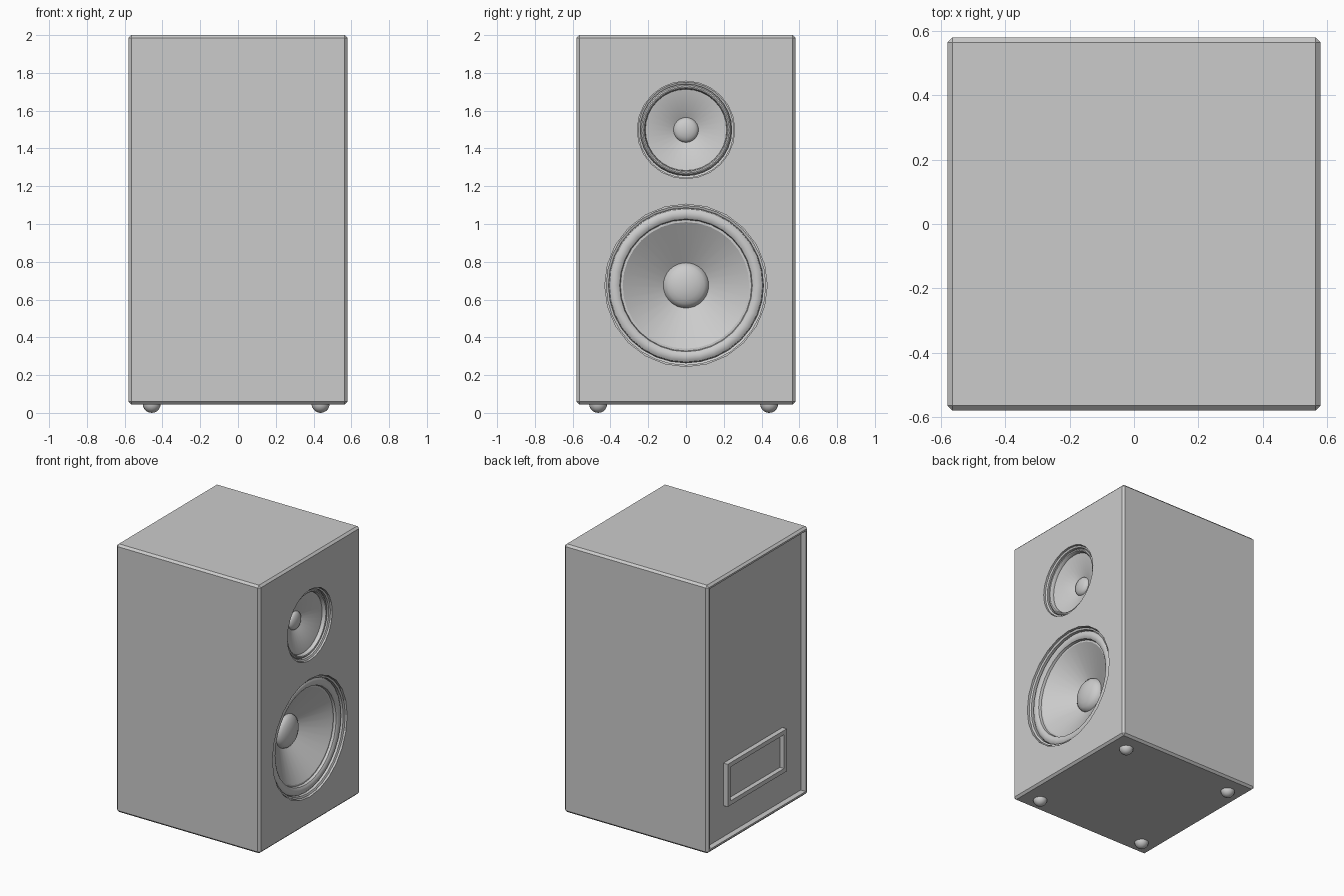
import bpy, bmesh, math
from mathutils import Matrix, Vector

if "Cube" in bpy.data.objects:
    bpy.data.objects.remove(bpy.data.objects["Cube"])

FRONT = 0.58   # x of the driver face
BACK = -0.58


def finish(name, bm, smooth=None):
    bmesh.ops.recalc_face_normals(bm, faces=bm.faces)
    me = bpy.data.meshes.new(name)
    bm.to_mesh(me)
    bm.free()
    ob = bpy.data.objects.new(name, me)
    bpy.context.collection.objects.link(ob)
    if smooth:
        bpy.ops.object.select_all(action='DESELECT')
        ob.select_set(True)
        bpy.context.view_layer.objects.active = ob
        bpy.ops.object.shade_smooth_by_angle(angle=math.radians(smooth))
    return ob


def lathe_x(name, profile, z, sides, smooth=None):
    """Spin (radius, depth behind the driver face) points around the x axis."""
    bm = bmesh.new()
    vs = [bm.verts.new((FRONT - d, 0, z + r)) for r, d in profile]
    es = [bm.edges.new(p) for p in zip(vs, vs[1:])]
    bmesh.ops.spin(bm, geom=vs + es, cent=(0, 0, z), axis=(1, 0, 0),
                   angle=math.tau, steps=sides, use_duplicate=False)
    bmesh.ops.remove_doubles(bm, verts=bm.verts, dist=1e-4)
    return finish(name, bm, smooth)


def box_bm(size, centre):
    bm = bmesh.new()
    bmesh.ops.create_cube(bm, size=1, matrix=Matrix.Translation(centre) @ Matrix.Diagonal((*size, 1)))
    return bm


# cabinet: chamfered box with a recessed back panel
bm = box_bm((1.16, 1.16, 1.955), Vector((0, 0, 1.0225)))
bmesh.ops.bevel(bm, geom=bm.edges[:], offset=0.015, segments=1, affect='EDGES')
back = min(bm.faces, key=lambda f: f.calc_center_median().x)
bm.normal_update()
bmesh.ops.inset_region(bm, faces=[back], thickness=0.018)
bmesh.ops.inset_region(bm, faces=[back], thickness=0.001, depth=-0.04)
cabinet = finish("cabinet", bm)


def driver(name, z, hole, ring, cone, cone_depth, dome, dome_height):
    # hole in the cabinet
    deep = cone_depth + 0.06
    cutter = lathe_x(name + "_cutter", [(0, -0.1), (hole, -0.1), (hole, deep), (0, deep)], z, 24)
    cutter.hide_render = True
    cutter.display_type = 'WIRE'
    mod = cabinet.modifiers.new(name + "_hole", 'BOOLEAN')
    mod.object = cutter
    mod.solver = 'EXACT'
    # basket, rolled surround and cone
    w = ring - cone
    prof = [(0, deep - 0.01), (hole * 0.985, deep - 0.01), (hole * 0.985, 0.012), (ring, 0.018), (ring, 0.045)]
    for i in range(1, 6):
        a = math.pi * i / 6
        prof.append((ring - w * 0.42 + w * 0.42 * math.cos(a), 0.045 - 0.022 * math.sin(a)))
    prof += [(cone + w * 0.16, 0.052), (cone, 0.052), (dome, cone_depth)]
    # dust cap
    for i in range(1, 6):
        a = math.pi / 2 * i / 5
        prof.append((dome * math.cos(a) if i < 5 else 0, cone_depth - dome_height * math.sin(a)))
    lathe_x(name, prof, z, 32, 30)


driver("woofer", 0.675, 0.43, 0.41, 0.335, 0.19, 0.12, 0.055)
driver("tweeter", 1.498, 0.258, 0.242, 0.21, 0.125, 0.066, 0.03)

# terminal frame on the back panel
bm = box_bm((0.036, 0.68, 0.31), Vector((BACK + 0.023, 0, 0.455)))
bm.normal_update()
face = min(bm.faces, key=lambda f: f.calc_center_median().x)
bmesh.ops.inset_region(bm, faces=[face], thickness=0.045)
bmesh.ops.inset_region(bm, faces=[face], thickness=0.001, depth=-0.033)
finish("terminal_frame", bm)

# feet
for i, (x, y) in enumerate([(x, y) for x in (-0.457, 0.437) for y in (-0.465, 0.44)]):
    bm = bmesh.new()
    bmesh.ops.create_uvsphere(bm, u_segments=16, v_segments=10, radius=0.048,
                              matrix=Matrix.Translation((x, y, 0.048)))
    finish(f"foot_{i + 1}", bm, 40)
